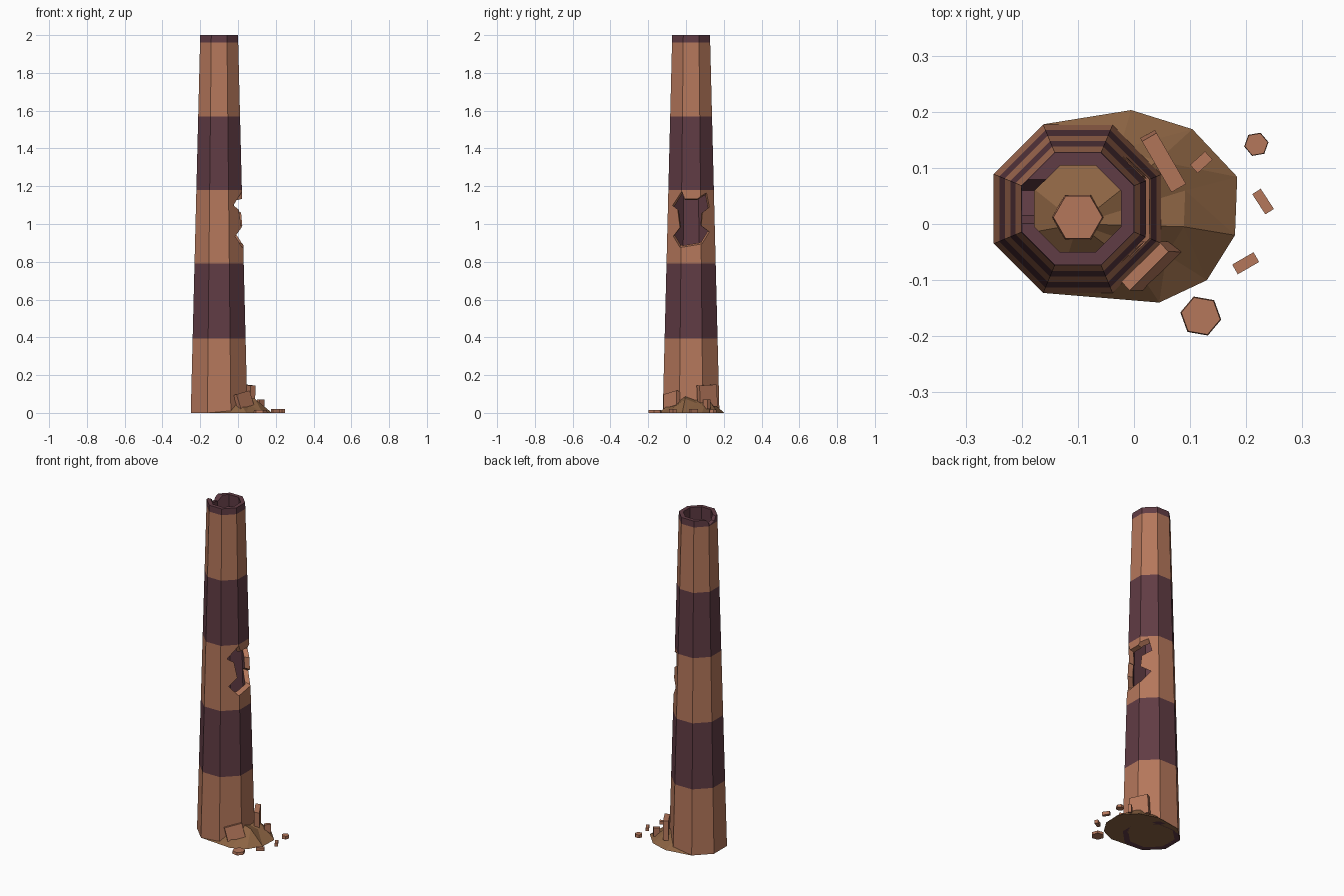
import bpy, bmesh, math
from mathutils import Vector, Matrix

if "Cube" in bpy.data.objects:
    bpy.data.objects.remove(bpy.data.objects["Cube"])


def material(name, rgb):
    m = bpy.data.materials.new(name)
    m.diffuse_color = (*rgb, 1)
    m.use_nodes = True
    m.node_tree.nodes["Principled BSDF"].inputs["Base Color"].default_value = m.diffuse_color
    return m


BRICK = material("brick", (0.46, 0.185, 0.105))
DARK = material("dark_brick", (0.118, 0.045, 0.058))
EARTH = material("rubble_earth", (0.26, 0.125, 0.055))
CX, CY = -0.1, 0.027


def make_object(name, bm, mats):
    bmesh.ops.recalc_face_normals(bm, faces=bm.faces)
    me = bpy.data.meshes.new(name)
    bm.to_mesh(me)
    bm.free()
    for m in mats:
        me.materials.append(m)
    ob = bpy.data.objects.new(name, me)
    bpy.context.collection.objects.link(ob)
    return ob


def loft(bm, rings, closed=False, mat=lambda i: 0):
    """Bridge equal-length rings; caps the ends unless the profile is closed."""
    rings = [[bm.verts.new(p) for p in r] for r in rings]
    n = len(rings[0])
    for i in range(len(rings) if closed else len(rings) - 1):
        a, b = rings[i], rings[(i + 1) % len(rings)]
        for k in range(n):
            f = bm.faces.new((a[k], a[(k + 1) % n], b[(k + 1) % n], b[k]))
            f.material_index = mat(i)
    if not closed:
        bm.faces.new(rings[0]).material_index = mat(0)
        bm.faces.new(rings[-1]).material_index = mat(0)


def octagon(apothem, z):
    r = apothem / math.cos(math.pi / 8)
    return [(CX + r * math.cos(math.pi / 8 + k * math.pi / 4),
             CY + r * math.sin(math.pi / 8 + k * math.pi / 4), z) for k in range(8)]


# Tapered hollow stack with alternating bands and a dark lining
levels = [0, 0.395, 0.79, 1.18, 1.57, 1.962, 2.0]
bm = bmesh.new()
rings = [octagon(0.15 - 0.025 * z, z) for z in levels]
rings += [octagon(0.077, 2.0), octagon(0.12, 0)]
loft(bm, rings, closed=True, mat=lambda i: 0 if i in (0, 2, 4) else 1)
chimney = make_object("chimney_stack", bm, [BRICK, DARK])


def cut(target, name, rings, index):
    bm = bmesh.new()
    loft(bm, rings, mat=lambda i: index)
    cutter = make_object(name, bm, [BRICK, DARK])
    cutter.hide_render = True
    mod = target.modifiers.new(name, 'BOOLEAN')
    mod.operation = 'DIFFERENCE'
    mod.solver = 'EXACT'
    mod.object = cutter
    bpy.context.view_layer.objects.active = target
    bpy.ops.object.modifier_apply(modifier=name)
    bpy.data.objects.remove(cutter)


# Jagged breach in the right wall, narrowing inwards
hole = [(-0.075, 0.06), (-0.112, 0.09), (-0.05, 0.155), (-0.035, 0.115), (0.035, 0.115),
        (0.09, 0.16), (0.11, 0.08), (0.06, 0.04), (0.055, -0.03), (0.108, -0.07),
        (0.06, -0.125), (0, -0.135), (-0.06, -0.145), (-0.105, -0.095), (-0.06, -0.04)]
cut(chimney, "breach_cutter",
    [[(x, CY + y * s, 1.02 + z * s) for y, z in hole]
     for x, s in ((0.06, 1.08), (-0.075, 0.75))], 0)

# Chipped notch in the rim
notch = [(-0.01, 2.02), (0.015, 1.975), (0.06, 1.965), (0.09, 2.02)]
cut(chimney, "rim_cutter", [[(x, y, z) for y, z in notch] for x in (-0.23, -0.15)], 1)

# Rubble mound spilling from the base
outline = [(-0.25, 0.088), (-0.25, -0.035), (-0.16, -0.123), (0.045, -0.14), (0.13, -0.1),
           (0.18, -0.02), (0.184, 0.084), (0.104, 0.169), (-0.005, 0.203), (-0.16, 0.178)]
rise = [0.07, 0.07, 0.06, 0.06, 0.045, 0.075, 0.05, 0.08, 0.06, 0.06]
bm = bmesh.new()
apex = bm.verts.new((CX, 0.0, 0.13))
outer = [bm.verts.new((x, y, 0)) for x, y in outline]
inner = [bm.verts.new((-0.06 + (x + 0.06) * 0.62, 0.02 + (y - 0.02) * 0.62, z))
         for (x, y), z in zip(outline, rise)]
bm.faces.new(outer)
for k in range(10):
    j = (k + 1) % 10
    bm.faces.new((outer[k], outer[j], inner[j]))
    bm.faces.new((outer[k], inner[j], inner[k]))
    bm.faces.new((inner[k], inner[j], apex))
make_object("rubble_mound", bm, [EARTH])


def chunk(name, loc, size, rot):
    """Rectangular brick fragment; rot in degrees."""
    bm = bmesh.new()
    bmesh.ops.create_cube(bm, size=1)
    ob = make_object(name, bm, [BRICK])
    ob.location, ob.scale = loc, size
    ob.rotation_euler = [math.radians(a) for a in rot]


def pebble(name, loc, radius, height, turn):
    """Six-sided flat stone."""
    bm = bmesh.new()
    bmesh.ops.create_cone(bm, cap_ends=True, segments=6, radius1=radius,
                          radius2=radius * 0.95, depth=height)
    ob = make_object(name, bm, [BRICK])
    ob.location = loc
    ob.rotation_euler = (0, 0, math.radians(turn))


# Fragments leaning on the mound
chunk("leaning_slab_back", (0.052, 0.112, 0.09), (0.105, 0.03, 0.115), (0, 3, -60))
chunk("leaning_slab_front", (0.03, -0.075, 0.068), (0.1, 0.025, 0.08), (-12, -12, 45))
chunk("mound_brick", (0.12, 0.11, 0.045), (0.036, 0.02, 0.05), (0, 0, 42))
# Fragments on the ground and inside the stack
chunk("loose_brick_right", (0.23, 0.04, 0.01), (0.043, 0.018, 0.02), (0, 0, -57))
chunk("loose_brick_front", (0.199, -0.07, 0.01), (0.044, 0.02, 0.02), (0, 0, 30))
pebble("loose_stone_back", (0.218, 0.142, 0.009), 0.022, 0.018, 40)
pebble("loose_stone_front", (0.119, -0.164, 0.008), 0.037, 0.016, 20)
pebble("inner_stone", (-0.1, 0.012, 0.125), 0.046, 0.04, 30)
